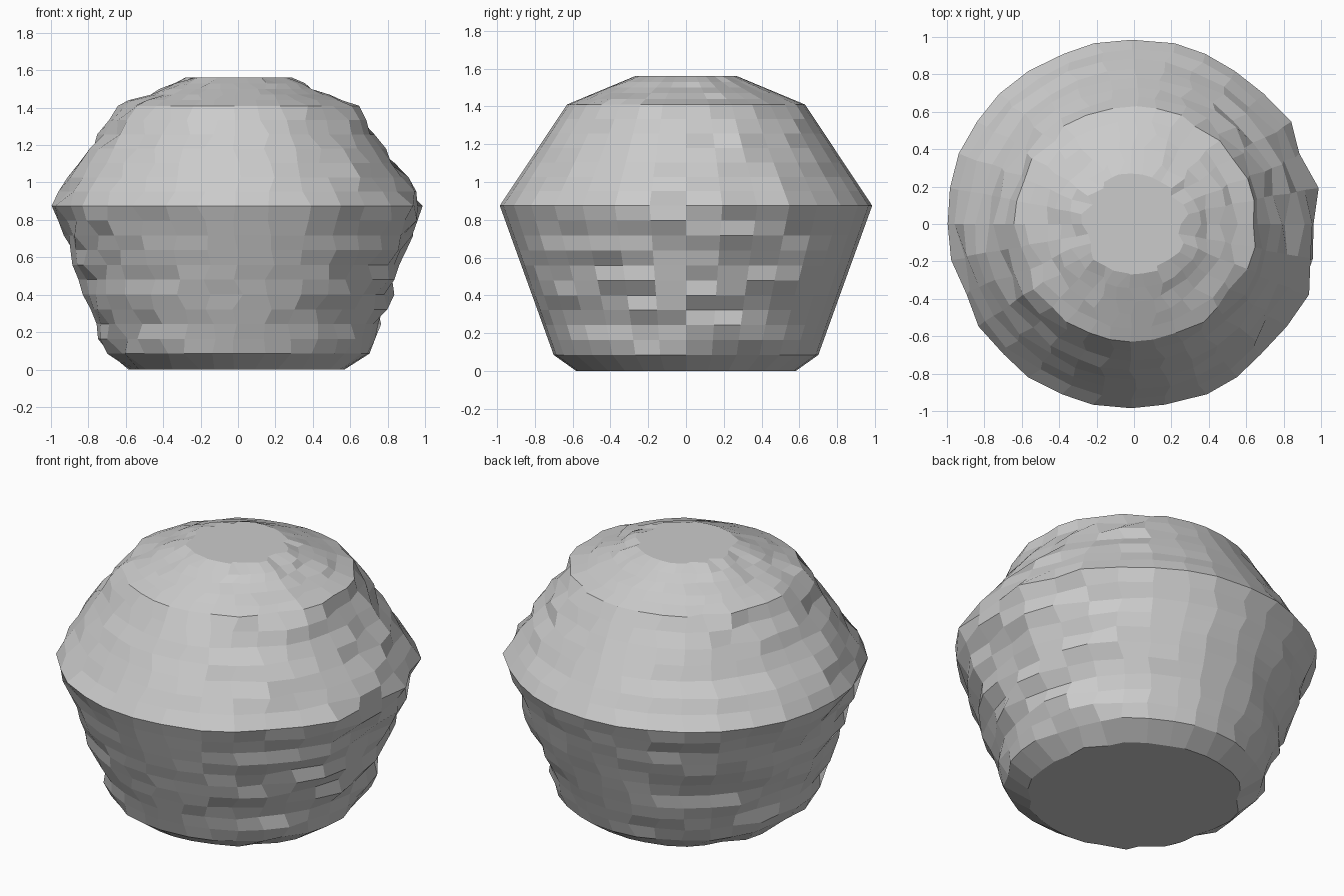
import bpy, bmesh, random
from math import sin, cos, tau

cube = bpy.data.objects.get("Cube")
if cube:
    bpy.data.objects.remove(cube, do_unlink=True)

random.seed(7)
SEGMENTS = 32
JITTER = 0.03

stone = bpy.data.materials.new("stone grey")
stone.use_nodes = True
grey = (0.6, 0.6, 0.6, 1)
stone.diffuse_color = grey
stone.node_tree.nodes["Principled BSDF"].inputs["Base Color"].default_value = grey

# Profile corners (radius, height) and the number of courses above each
corners = [(0.58, 0), (0.70, 0.085), (0.985, 0.875), (0.63, 1.41), (0.27, 1.56)]
courses = [1, 10, 7, 5]
profile = [corners[0]]
for (r0, z0), (r1, z1), n in zip(corners, corners[1:], courses):
    for i in range(1, n + 1):
        t = i / n
        profile.append((r0 + (r1 - r0) * t, z0 + (z1 - z0) * t))

# Rough-hewn body: rings roughened sideways only
bm = bmesh.new()
rings = []
for r, z in profile:
    ring = []
    for s in range(SEGMENTS):
        a = tau * s / SEGMENTS
        x = r * cos(a) + random.uniform(-JITTER, JITTER)
        x = max(-1, min(1, x))
        ring.append(bm.verts.new((x, r * sin(a), z)))
    rings.append(ring)
for low, high in zip(rings, rings[1:]):
    for s in range(SEGMENTS):
        n = (s + 1) % SEGMENTS
        bm.faces.new((low[s], low[n], high[n], high[s]))

# Flat base and top
bm.faces.new(rings[0][::-1])
bm.faces.new(rings[-1])

mesh = bpy.data.meshes.new("rough_stone_body")
bm.to_mesh(mesh)
bm.free()
mesh.materials.append(stone)
body = bpy.data.objects.new("rough_stone_body", mesh)
bpy.context.collection.objects.link(body)
